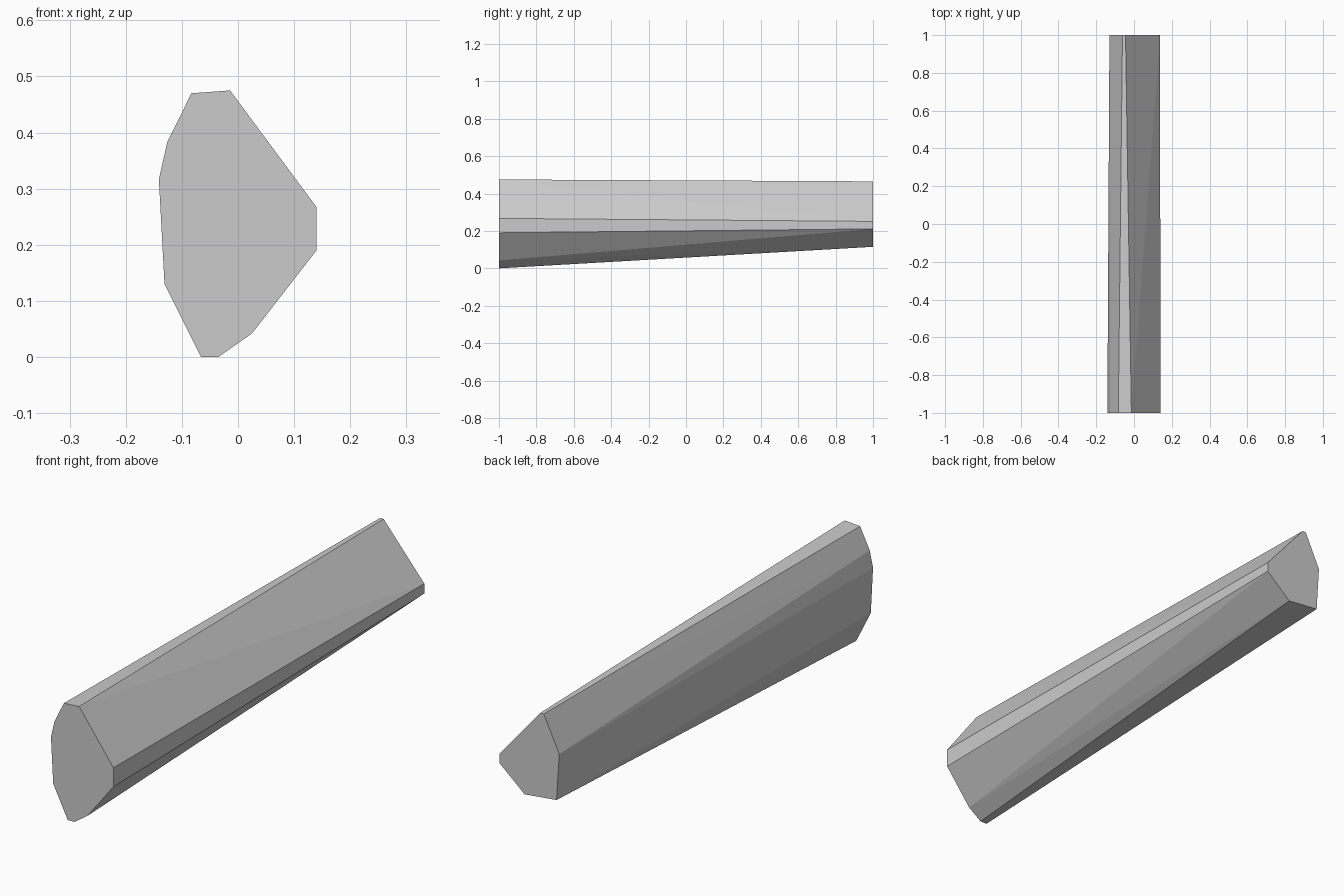
import bpy
import bmesh

cube = bpy.data.objects.get("Cube")
if cube:
    bpy.data.objects.remove(cube, do_unlink=True)

# One plain stone grey
grey = bpy.data.materials.new("stone grey")
colour = (0.6, 0.6, 0.6, 1.0)
grey.use_nodes = True
grey.diffuse_color = colour
shader = next(n for n in grey.node_tree.nodes if n.type == "BSDF_PRINCIPLED")
shader.inputs["Base Color"].default_value = colour

# Cross-sections (x, z) of the two ends, clockwise from the top left
front_profile = [(-0.083, 0.47), (-0.014, 0.475), (0.14, 0.267), (0.14, 0.19),
                 (0.025, 0.042), (-0.035, 0.0), (-0.066, 0.0),
                 (-0.131, 0.13), (-0.141, 0.317), (-0.126, 0.383)]
back_profile = [(-0.061, 0.465), (-0.045, 0.465), (0.138, 0.251), (0.138, 0.211),
                (0.026, 0.115), (-0.118, 0.13), (-0.13, 0.32)]

# Faceted beam: the convex skin stretched between both ends
bm = bmesh.new()
for y, profile in ((-1, front_profile), (1, back_profile)):
    for x, z in profile:
        bm.verts.new((x, y, z))
bmesh.ops.convex_hull(bm, input=bm.verts[:])

# Join the flat end caps into single faces
for y in (-1, 1):
    cap = [f for f in bm.faces if all(abs(v.co.y - y) < 0.001 for v in f.verts)]
    bmesh.ops.dissolve_faces(bm, faces=cap)
bmesh.ops.recalc_face_normals(bm, faces=bm.faces[:])

mesh = bpy.data.meshes.new("faceted_beam")
bm.to_mesh(mesh)
bm.free()
mesh.materials.append(grey)
beam = bpy.data.objects.new("faceted_beam", mesh)
bpy.context.collection.objects.link(beam)
